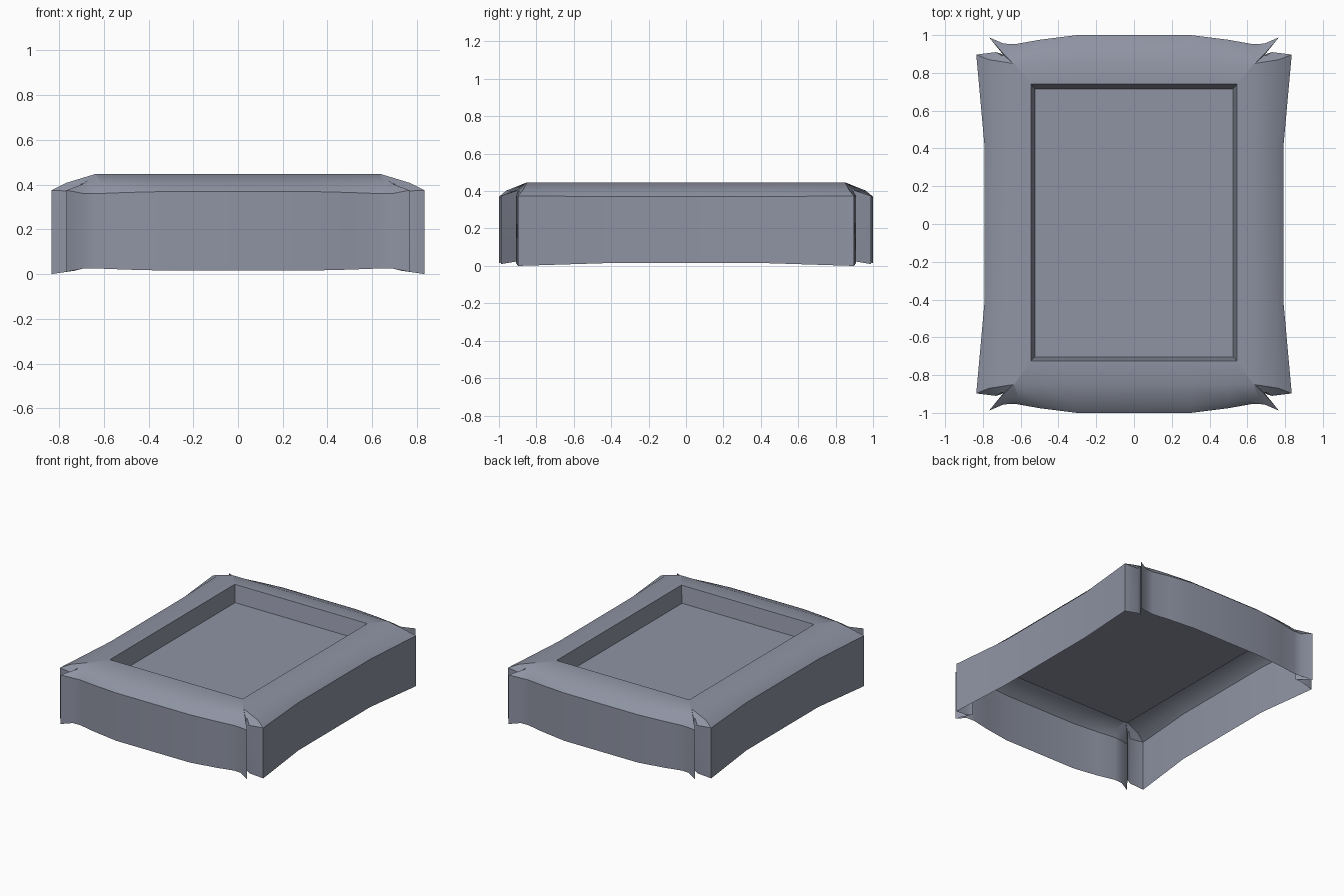
import bpy, bmesh, math

if "Cube" in bpy.data.objects:
    bpy.data.objects.remove(bpy.data.objects["Cube"])

# One quarter of the draped outline, from back edge round the corner fold to the right side:
# x, y, bottom z, rim z
OUTLINE = [
    (0.30, 1.00, 0.015, 0.37),
    (0.50, 0.975, 0.02, 0.365),
    (0.63, 0.952, 0.025, 0.36),
    (0.69, 0.955, 0.025, 0.36),
    (0.767, 0.988, 0.01, 0.375),
    (0.693, 0.897, 0.025, 0.365),
    (0.73, 0.91, 0.015, 0.37),
    (0.835, 0.897, 0.00, 0.375),
    (0.792, 0.42, 0.015, 0.37),
]
# The same points on the rounded shoulder between rim and flat top
SHOULDER = [
    (0.30, 0.96, 0.403), (0.49, 0.945, 0.401), (0.61, 0.93, 0.40),
    (0.66, 0.92, 0.40), (0.695, 0.905, 0.402), (0.69, 0.894, 0.403),
    (0.70, 0.89, 0.405), (0.768, 0.87, 0.408), (0.755, 0.42, 0.408),
]

cloth = bpy.data.materials.new("slate_grey")
cloth.diffuse_color = (0.275, 0.296, 0.368, 1)
cloth.use_nodes = True
cloth.node_tree.nodes["Principled BSDF"].inputs["Base Color"].default_value = cloth.diffuse_color


def full_ring(quarter, dy=0.0):
    """Mirror a quarter outline into a closed loop."""
    ring = [(x, y, z) for x, y, z in quarter]
    ring += [(x, -y, z) for x, y, z in reversed(quarter)]
    ring += [(-x, -y, z) for x, y, z in quarter]
    ring += [(-x, y, z) for x, y, z in reversed(quarter)]
    return [(x, y + dy, z) for x, y, z in ring]


def clamped(w, d, z):
    """Outline flattened to a rectangle of half size w, d."""
    return [(min(x, w), min(y, d), z) for x, y, _, _ in OUTLINE]


def loft(name, rings, cap=False):
    bm = bmesh.new()
    loops = [[bm.verts.new(p) for p in r] for r in rings]
    for a, b in zip(loops, loops[1:]):
        n = len(a)
        for i in range(n):
            j = (i + 1) % n
            bm.faces.new((a[i], b[i], b[j], a[j]))
    if cap:
        bm.faces.new(loops[-1])
    bmesh.ops.remove_doubles(bm, verts=bm.verts, dist=0.0005)
    bmesh.ops.recalc_face_normals(bm, faces=bm.faces)
    bm.normal_update()
    # the open shell must face outward: flat top faces point up
    up = sum(f.normal.z * f.calc_area() for f in bm.faces)
    if up < 0:
        bmesh.ops.reverse_faces(bm, faces=bm.faces)
    me = bpy.data.meshes.new(name)
    bm.to_mesh(me)
    bm.free()
    me.materials.append(cloth)
    ob = bpy.data.objects.new(name, me)
    bpy.context.collection.objects.link(ob)
    bpy.context.view_layer.objects.active = ob
    ob.select_set(True)
    bpy.ops.object.shade_smooth_by_angle(angle=math.radians(30))
    ob.select_set(False)
    return ob


# Draped cover: hanging walls, soft shoulder and flat top border
bottom = full_ring([(x, y, b) for x, y, b, _ in OUTLINE])
rim = full_ring([(x, y, t) for x, y, _, t in OUTLINE])
shoulder = full_ring(SHOULDER)
top_edge = full_ring(clamped(0.64, 0.85, 0.447))
opening = full_ring(clamped(0.545, 0.732, 0.447), 0.008)
loft("draped_cover", [bottom, rim, shoulder, top_edge, opening])

# Recessed tray: short sloping walls and a flat floor
floor = full_ring(clamped(0.525, 0.71, 0.325), 0.006)
loft("recessed_panel", [opening, floor], cap=True)
